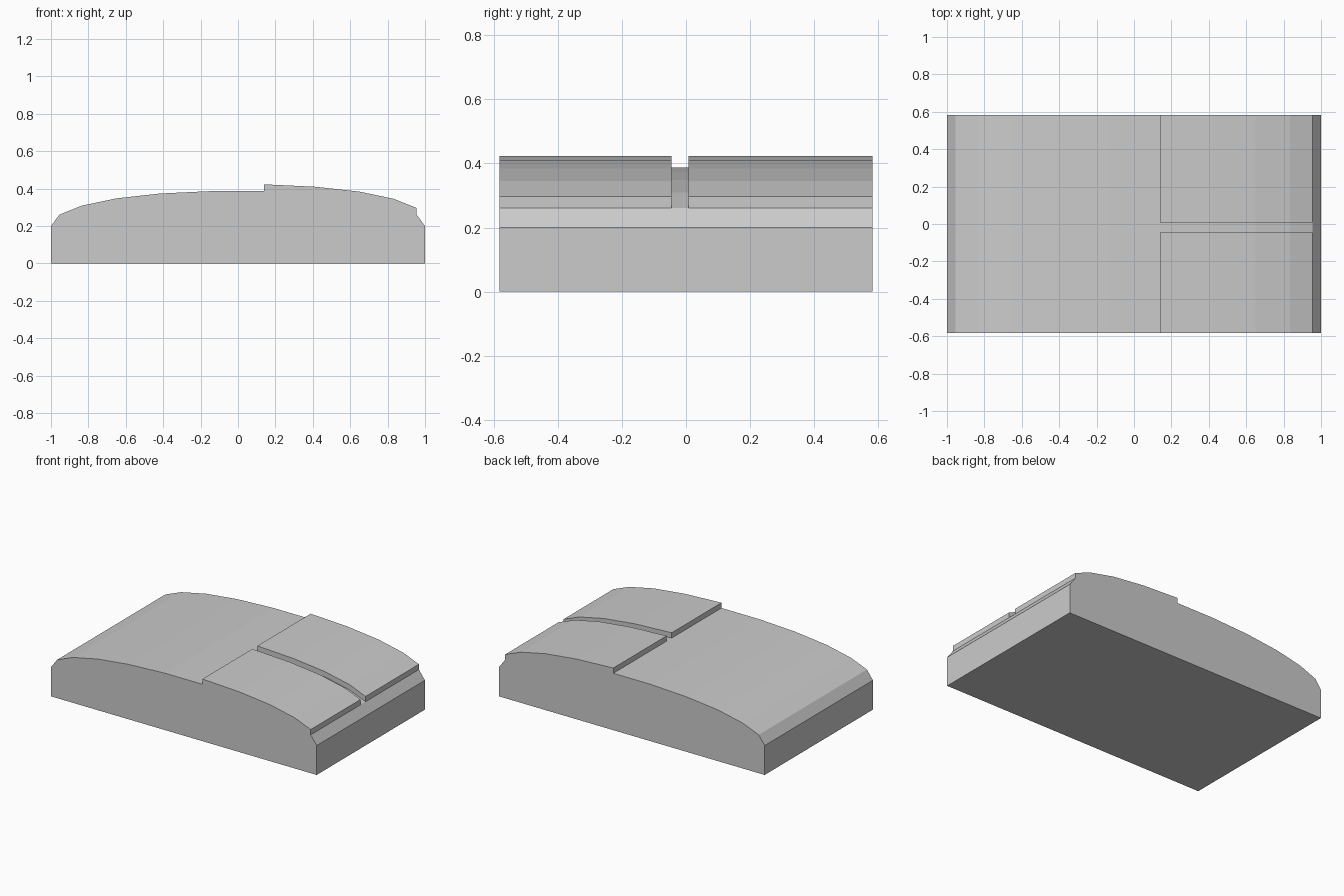
import bpy, bmesh

if "Cube" in bpy.data.objects:
    bpy.data.objects.remove(bpy.data.objects["Cube"])


def extrude_profile(name, profile, y0, y1):
    """Solid made by sweeping an (x, z) outline from y0 to y1."""
    bm = bmesh.new()
    face = bm.faces.new([bm.verts.new((x, y0, z)) for x, z in profile])
    out = bmesh.ops.extrude_face_region(bm, geom=[face])
    moved = [v for v in out["geom"] if isinstance(v, bmesh.types.BMVert)]
    bmesh.ops.translate(bm, verts=moved, vec=(0, y1 - y0, 0))
    bmesh.ops.recalc_face_normals(bm, faces=bm.faces)
    mesh = bpy.data.meshes.new(name)
    bm.to_mesh(mesh)
    bm.free()
    obj = bpy.data.objects.new(name, mesh)
    bpy.context.collection.objects.link(obj)
    return obj


HALF_WIDTH = 0.582
LIFT = 0.036  # height of the raised pads above the shell

# Half of the symmetric shell arc, centre to end
arc = [(0.14, 0.387), (0.415, 0.374), (0.65, 0.348), (0.835, 0.309), (0.955, 0.261)]
left = [(-x, z) for x, z in reversed(arc)]
raised = [(x, z + LIFT) for x, z in arc]

# Body: domed block with the right half of the arc raised
body = extrude_profile(
    "body",
    [(-1, 0), (-1, 0.2)] + left + arc[:1] + raised + arc[-1:] + [(1, 0.2), (1, 0)],
    -HALF_WIDTH, HALF_WIDTH)

# Groove: splits the raised area into two pads, down to the shell arc
groove = extrude_profile("groove_cutter", arc + [(1.0, 0.5), (0.08, 0.5)], -0.046, 0.008)
groove.hide_render = True
groove.hide_set(True)

cut = body.modifiers.new("groove", "BOOLEAN")
cut.operation = "DIFFERENCE"
cut.solver = "EXACT"
cut.object = groove
